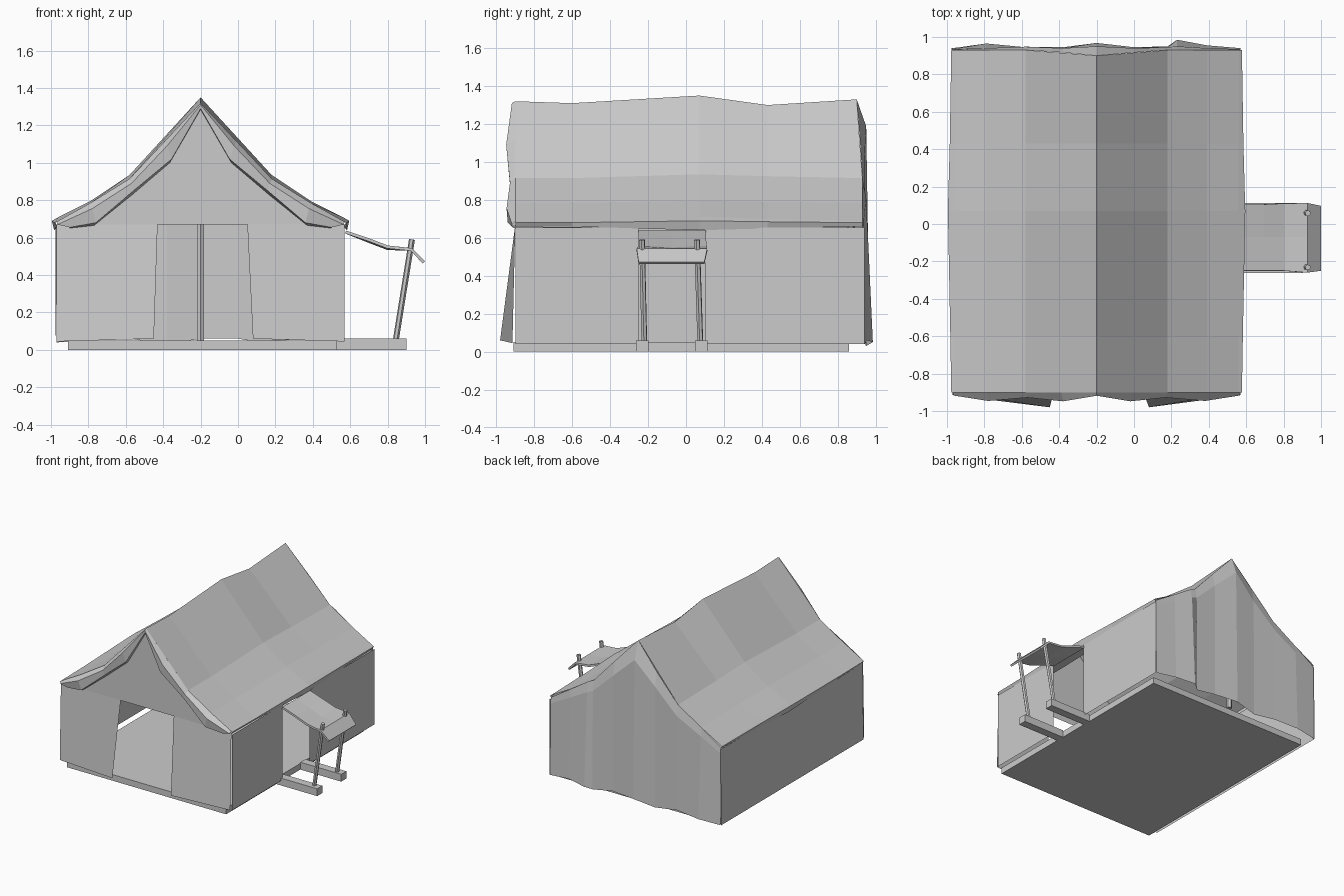
import bpy
from mathutils import Vector

CX = -0.2  # centre line of the tent


def mesh(name, verts, faces):
    me = bpy.data.meshes.new(name)
    me.from_pydata([tuple(v) for v in verts], [], faces)
    me.update()
    ob = bpy.data.objects.new(name, me)
    bpy.context.collection.objects.link(ob)
    return ob


def grid(name, rows, thickness=0):
    n = len(rows[0])
    verts = [p for r in rows for p in r]
    faces = [(i * n + j, i * n + j + 1, (i + 1) * n + j + 1, (i + 1) * n + j)
             for i in range(len(rows) - 1) for j in range(n - 1)]
    ob = mesh(name, verts, faces)
    if thickness:
        m = ob.modifiers.new("thickness", 'SOLIDIFY')
        m.thickness = thickness
        m.offset = 0
    return ob


def box(name, x0, x1, y0, y1, z0, z1):
    bpy.ops.mesh.primitive_cube_add(size=1, location=((x0 + x1) / 2, (y0 + y1) / 2, (z0 + z1) / 2))
    ob = bpy.context.object
    ob.name = name
    ob.scale = (x1 - x0, y1 - y0, z1 - z0)


def pole(name, a, b, r):
    a, b = Vector(a), Vector(b)
    bpy.ops.mesh.primitive_cylinder_add(vertices=6, radius=r, depth=(b - a).length, location=(a + b) / 2)
    ob = bpy.context.object
    ob.name = name
    ob.rotation_euler = (b - a).to_track_quat('Z', 'Y').to_euler()


def both(half):
    """Mirror (offset, y, z) points, listed from the centre outwards, about the centre line."""
    return ([(CX - d, y, z) for d, y, z in reversed(half)] +
            [(CX + d, y, z) for d, y, z in half[1:]])


# Sagging roof: half profiles swept along the ridge
rows = []
for y, ridge, lift, bulge in [(-0.9, 1.32, 0, 0), (-0.6, 1.31, 0, 0.005), (0.07, 1.35, 0.02, 0.018),
                              (0.43, 1.30, 0.01, 0.008), (0.93, 1.33, 0, 0)]:
    rows.append(both([(0, min(y, 0.9), ridge), (0.38, y, 0.915 + lift), (0.59, y, 0.785 + lift / 2),
                      (0.76, y, 0.69 + lift), (0.777 + bulge, y, 0.68 + lift / 2),
                      (0.765 + bulge, y, 0.66 - lift)]))
grid("roof", rows)

# Rolled cloth edge around the front gable
outer = [(0, -0.9, 1.32), (0.19, -0.9, 1.117), (0.38, -0.9, 0.915), (0.59, -0.9, 0.785), (0.77, -0.9, 0.685)]
crest = [(0, -0.918, 1.31), (0.18, -0.948, 1.09), (0.37, -0.928, 0.89), (0.58, -0.946, 0.755), (0.765, -0.917, 0.67)]
inner = [(0, -0.915, 1.29), (0.155, -0.94, 1.02), (0.36, -0.925, 0.85), (0.56, -0.94, 0.68), (0.70, -0.915, 0.655)]
back = [(0, -0.9, 1.285), (0.165, -0.9, 1.00), (0.365, -0.9, 0.83), (0.57, -0.9, 0.665), (0.70, -0.9, 0.65)]
grid("gable_trim", [both(r) for r in (outer, crest, inner, back)])

# Front gable panel
gable = both([(0, -0.9, 1.32), (0.38, -0.9, 0.915), (0.59, -0.9, 0.785), (0.77, -0.9, 0.67)])
mesh("front_gable", gable, [tuple(range(len(gable)))])

# Front door flaps, flaring out at the bottom
for side, top, bottom in ((-1, -0.43, -0.45), (1, 0.05, 0.08)):
    x = CX + side * 0.77
    mesh("front_flap", [(x, -0.9, 0.67), (top, -0.9, 0.67), (bottom, -0.98, 0.06), (x, -0.915, 0.045)],
         [(0, 1, 2, 3)])

# Side walls; the right one has a doorway
wall_top = [(-0.9, 0.765, 0.66), (0.07, 0.775, 0.65), (0.94, 0.77, 0.66)]
grid("left_wall", [[(CX - d, y, z) for y, d, z in wall_top],
                   [(CX - 0.775, y, 0.04) for y, d, z in wall_top]])
for y0, y1 in ((-0.9, -0.25), (0.1, 0.94)):
    grid("right_wall", [[(0.575, y0, 0.655), (0.575, y1, 0.655)], [(0.575, y0, 0.04), (0.575, y1, 0.04)]])

# Pleated back wall: (x, top y, top z, lower y, bottom y, bottom z)
cols = [(-0.97, 0.93, 0.67, 0.935, 0.94, 0.04), (-0.79, 0.93, 0.785, 0.94, 0.965, 0.05),
        (-0.58, 0.93, 0.915, 0.948, 0.945, 0.06), (-0.38, 0.917, 1.125, 0.94, 0.945, 0.03),
        (-0.2, 0.9, 1.33, 0.95, 0.968, 0.06), (0.0, 0.917, 1.115, 0.94, 0.945, 0.06),
        (0.18, 0.93, 0.915, 0.945, 0.95, 0.03), (0.23, 0.93, 0.89, 0.95, 0.985, 0.05),
        (0.39, 0.93, 0.785, 0.94, 0.955, 0.06), (0.57, 0.93, 0.67, 0.935, 0.94, 0.04)]
grid("back_wall", [[(x, y, z) for x, y, z, m, b, zb in cols],
                   [(x, m, 0.62 + (z - 0.67) * 0.86) for x, y, z, m, b, zb in cols],
                   [(x, b, zb) for x, y, z, m, b, zb in cols]])

# Floor and the pole at the back
box("floor", -0.91, 0.53, -0.91, 0.86, 0, 0.05)
pole("back_pole", (CX, 0.87, 0.05), (CX, 0.87, 1.28), 0.022)

# Side porch: ground beams, leaning posts and cloth awning
for beam_y, foot_y, head_y in ((-0.23, -0.22, -0.232), (0.08, 0.075, 0.058)):
    box("porch_beam", 0.53, 0.9, beam_y - 0.033, beam_y + 0.033, 0, 0.06)
    pole("porch_post", (0.845, foot_y, 0.06), (0.93, head_y, 0.59), 0.016)
grid("awning", [[(x, y0, z), (x, -0.07, z - sag), (x, y1, z)] for x, z, sag, y0, y1 in
                [(0.575, 0.63, 0, -0.25, 0.105), (0.69, 0.592, 0.008, -0.25, 0.105),
                 (0.80, 0.55, 0.008, -0.25, 0.11), (0.925, 0.537, 0, -0.26, 0.112),
                 (0.994, 0.468, 0, -0.25, 0.097)]], 0.016)
